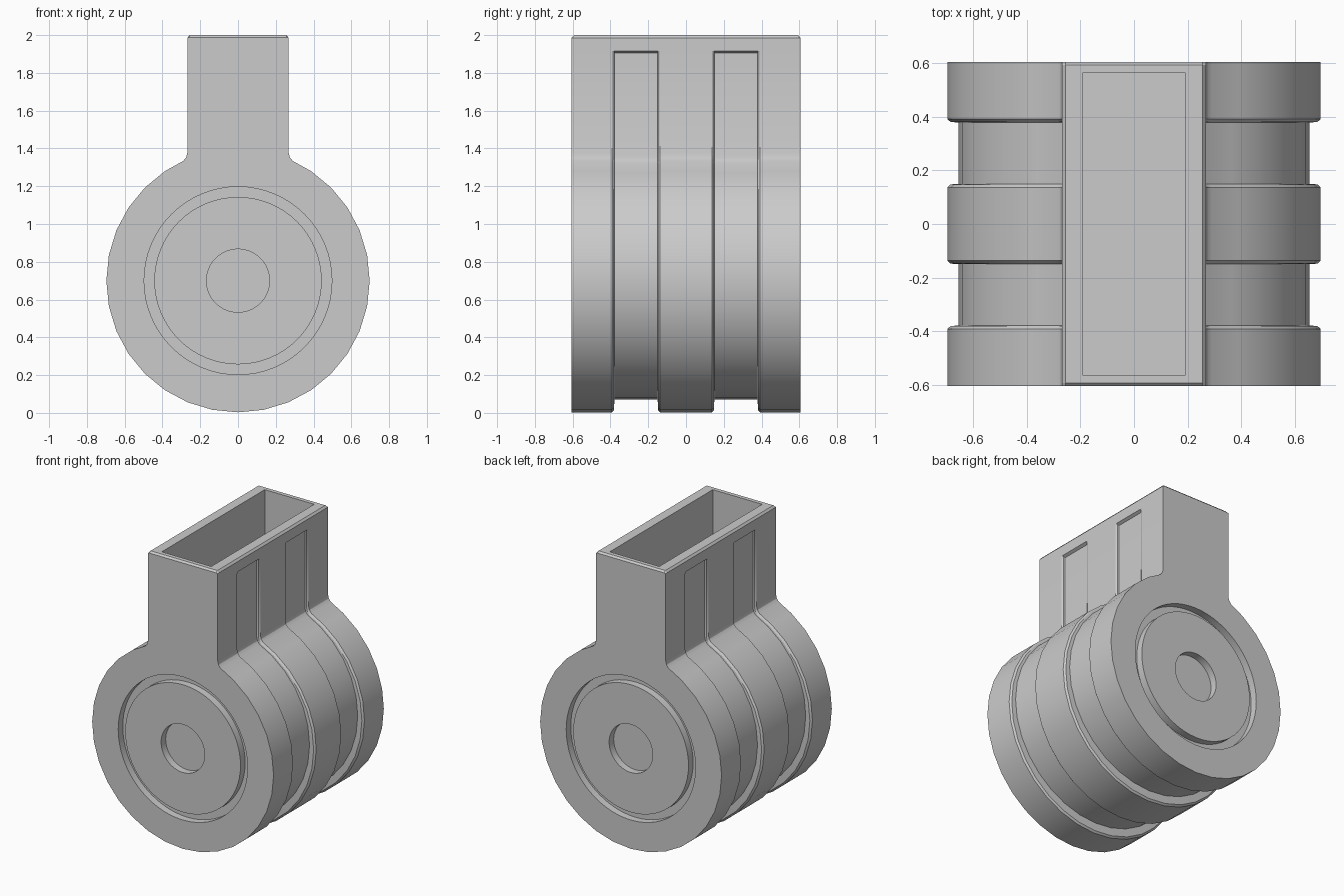
import bpy, bmesh, math

if "Cube" in bpy.data.objects:
    bpy.data.objects.remove(bpy.data.objects["Cube"])

END = 0.605        # half length along y
CENTRE = 0.70      # drum axis height


def loft(name, sections, closed=False):
    """Skin equal-length point loops; cap the ends or close into a ring."""
    bm = bmesh.new()
    loops = [[bm.verts.new(p) for p in s] for s in sections]
    n = len(loops[0])
    pairs = list(zip(loops, loops[1:]))
    if closed:
        pairs.append((loops[-1], loops[0]))
    else:
        bm.faces.new(loops[0])
        bm.faces.new(loops[-1])
    for a, b in pairs:
        for i in range(n):
            j = (i + 1) % n
            bm.faces.new((a[i], a[j], b[j], b[i]))
    bmesh.ops.recalc_face_normals(bm, faces=bm.faces)
    mesh = bpy.data.meshes.new(name)
    bm.to_mesh(mesh)
    bm.free()
    obj = bpy.data.objects.new(name, mesh)
    bpy.context.collection.objects.link(obj)
    return obj


def outline(y, r, cz, half, top=2.0):
    """Drum and neck outline; half is the neck half-width below the top band."""
    right = []
    for k in range(1, 14):
        a = math.radians(11.25 * k)
        right.append((r * math.sin(a), cz - r * math.cos(a)))
    zj = cz + math.sqrt(r * r - (half + 0.022) ** 2)
    right += [(half + 0.022, zj), (half + 0.006, zj + 0.02), (half, zj + 0.045),
              (half, 1.905), (0.268, 1.915), (0.268, 1.986), (0.256, top)]
    pts = [(0, cz - r)] + right + [(-x, z) for x, z in reversed(right)]
    return [(x, y, z) for x, z in pts]


def full(y, top=2.0):
    return outline(y, 0.697, CENTRE, 0.268, top)


def chamfer(y):
    return outline(y, 0.685, CENTRE, 0.261)


def groove(y):
    return outline(y, 0.655, 0.725, 0.249)


# Body: three raised bands with two recessed channels between them
half_body = [full(0.137), chamfer(0.148), groove(0.150), groove(0.379),
             chamfer(0.381), full(0.392), full(END - 0.012), full(END, 1.988)]
mirrored = [[(x, -y, z) for x, y, z in s] for s in reversed(half_body)]
body = loft("drum_body", mirrored + half_body)


def circle(r, y, n=64):
    return [(r * math.cos(2 * math.pi * i / n), y,
             CENTRE + r * math.sin(2 * math.pi * i / n)) for i in range(n)]


# Cutters: feed opening, ring grooves and hub holes on both ends
cutters = [loft("feed_opening", [[(sx * 0.19, sy * 0.565, z) for sx, sy in
                                  ((-1, -1), (1, -1), (1, 1), (-1, 1))]
                                 for z in (1.40, 2.2)])]
for s in (-1, 1):
    inner, outer = s * (END - 0.05), s * (END + 0.1)
    cutters.append(loft("ring_groove", [circle(0.497, inner), circle(0.497, outer),
                                        circle(0.443, outer), circle(0.443, inner)],
                        closed=True))
    cutters.append(loft("hub_hole", [circle(0.167, inner), circle(0.167, outer)]))

bpy.context.view_layer.objects.active = body
body.select_set(True)
for c in cutters:
    c.hide_render = True
    mod = body.modifiers.new(c.name, 'BOOLEAN')
    mod.operation = 'DIFFERENCE'
    mod.solver = 'EXACT'
    mod.object = c
    bpy.ops.object.modifier_apply(modifier=mod.name)
for c in cutters:
    bpy.data.objects.remove(c)

bpy.ops.object.shade_smooth_by_angle(angle=math.radians(25))
